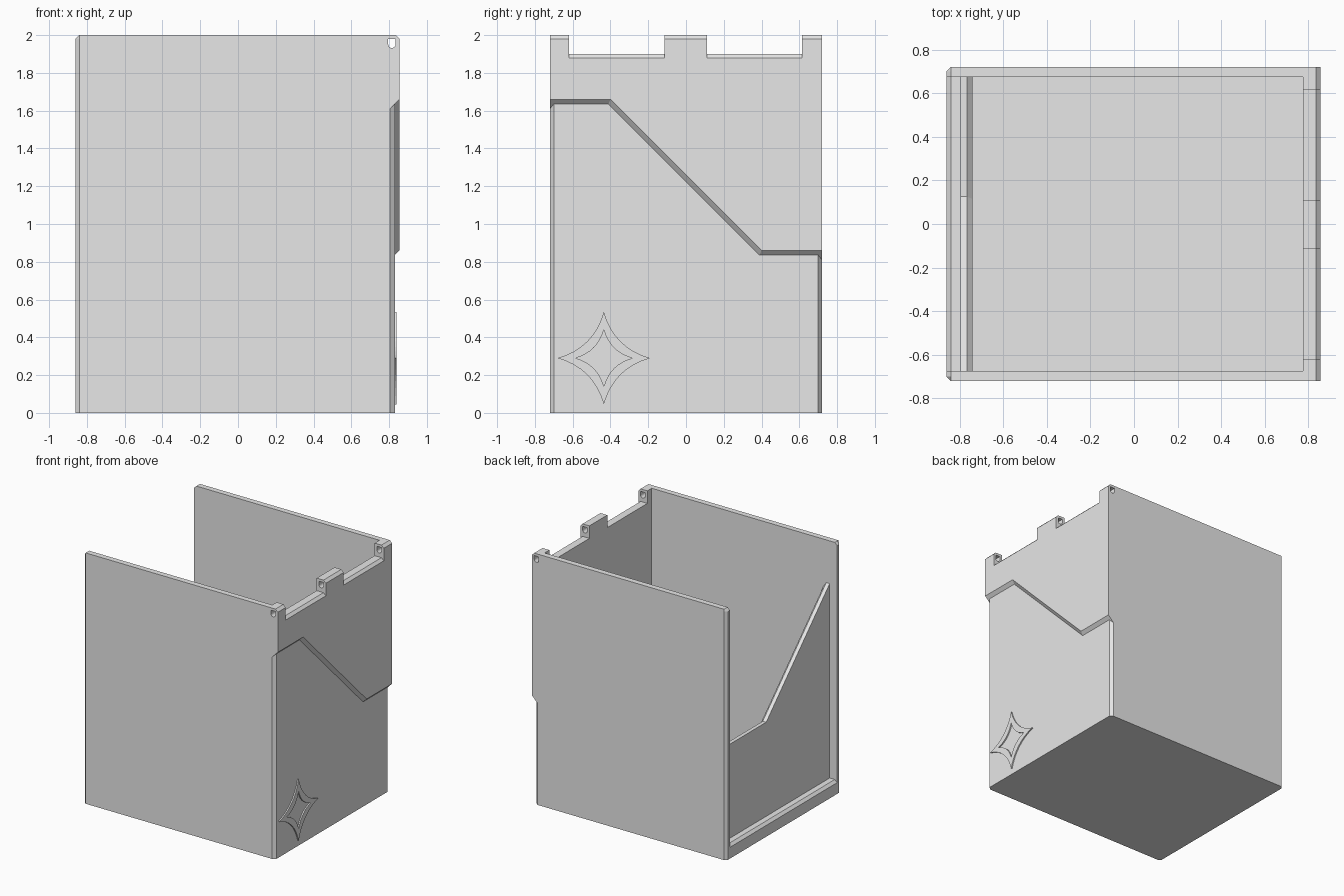
import bpy, bmesh, math

cube = bpy.data.objects.get("Cube")
if cube:
    bpy.data.objects.remove(cube, do_unlink=True)

grey = bpy.data.materials.new("light_grey")
grey.use_nodes = True
grey.diffuse_color = (0.8, 0.8, 0.8, 1)
grey.node_tree.nodes["Principled BSDF"].inputs["Base Color"].default_value = (0.8, 0.8, 0.8, 1)

HALF = 0.72      # half depth of the box
INNER = 0.675    # half depth of the inside
CHAMFER = 0.02
TAN = math.tan(math.pi / 8)


def loft(name, axis, sections, ring=False):
    """Skin equal outlines placed along an axis; a ring joins last to first."""
    bm = bmesh.new()
    rows = []
    for pos, outline in sections:
        row = []
        for a, b in outline:
            co = (pos, a, b) if axis == "x" else (a, pos, b)
            row.append(bm.verts.new(co))
        rows.append(row)
    n = len(rows[0])
    pairs = list(zip(rows, rows[1:]))
    if ring:
        pairs.append((rows[-1], rows[0]))
    else:
        bm.faces.new(rows[0])
        bm.faces.new(rows[-1])
    for lo, hi in pairs:
        for i in range(n):
            j = (i + 1) % n
            bm.faces.new((lo[i], lo[j], hi[j], hi[i]))
    bmesh.ops.recalc_face_normals(bm, faces=bm.faces)
    mesh = bpy.data.meshes.new(name)
    bm.to_mesh(mesh)
    bm.free()
    mesh.materials.append(grey)
    obj = bpy.data.objects.new(name, mesh)
    bpy.context.collection.objects.link(obj)
    return obj


def rect(a0, a1, b0, b1):
    return [(a0, b0), (a1, b0), (a1, b1), (a0, b1)]


def step_line(d, half=HALF):
    """Slanted edge of the raised panel, offset downwards by d."""
    return [(-half, 1.66 - d), (-0.4 - TAN * d, 1.66 - d),
            (0.4 - TAN * d, 0.86 - d), (half, 0.86 - d)]


def upper_outline(d, drop):
    """Raised panel with three tabs along its top."""
    top, low = 2 - drop, 1.9 - drop
    tabs = []
    for y0, y1 in ((0.615, HALF), (-0.115, 0.11), (-HALF, -0.62)):
        tabs += [(y1, low), (y1, top), (y0, top), (y0, low)]
    return step_line(d) + tabs[1:-1]


def lower_outline(d, half):
    return step_line(d, half) + [(half, 0), (-half, 0)]


# Floor and the lip below the open side
loft("floor", "y", [(s * INNER, rect(-0.795, 0.775, 0, 0.05)) for s in (-1, 1)])
lip = [(-0.86, 0), (-0.86, 0.09), (-0.84, 0.11), (-0.795, 0.11), (-0.795, 0)]
loft("open_side_lip", "y", [(s * INNER, lip) for s in (-1, 1)])

# Front and back walls with chamfered ends
for name, s in (("front_wall", -1), ("back_wall", 1)):
    sections = []
    for y, edge in ((INNER, -0.86), (HALF - CHAMFER, -0.86), (HALF, -0.84)):
        sections.append((s * y, [(edge, 0), (edge, 2 - CHAMFER), (-0.84, 2), (0.775, 2), (0.775, 0)]))
    loft(name, "y", sections)

# Lower part of the closed side
loft("lower_side_wall", "x", [(0.775, lower_outline(0.05, HALF)),
                              (0.805, lower_outline(0.05, HALF)),
                              (0.83, lower_outline(0.025, HALF - CHAMFER))])

# Raised upper part with tabs
upper = loft("upper_side_wall", "x", [(0.775, upper_outline(0.05, 0)),
                                      (0.805, upper_outline(0.05, 0)),
                                      (0.835, upper_outline(0.02, 0)),
                                      (0.855, upper_outline(0, CHAMFER))])

# Hinge pin hole through the tabs
hole = [(0.795, 1.98), (0.835, 1.98)]
hole += [(0.815 + 0.02 * math.cos(a), 1.952 - 0.02 * math.sin(a))
         for a in (math.pi * i / 10 for i in range(11))]
pin = loft("pin_hole_cutter", "y", [(-0.8, hole), (0.8, hole)])
pin.hide_render = True
cut = upper.modifiers.new("pin_hole", "BOOLEAN")
cut.operation = "DIFFERENCE"
cut.solver = "EXACT"
cut.object = pin
bpy.context.view_layer.update()
result = bpy.data.meshes.new_from_object(upper.evaluated_get(bpy.context.evaluated_depsgraph_get()))
upper.modifiers.clear()
upper.data = result
bpy.data.objects.remove(pin, do_unlink=True)


# Recessed slanted panel on the open side
def slanted_outline(d):
    return [(INNER, 0.05), (INNER, 0.86 - d), (0.125 - TAN * d, 0.86 - d),
            (-INNER, 1.66 - d * math.sqrt(2)), (-INNER, 0.05)]


loft("slanted_panel", "x", [(-0.795, slanted_outline(0)), (-0.765, slanted_outline(0)),
                            (-0.74, slanted_outline(0.025))])


# Raised four-pointed ornament
def star(r, steps=8):
    points = []
    for q in range(4):
        c, s = round(math.cos(q * math.pi / 2)), round(math.sin(q * math.pi / 2))
        for i in range(steps):
            t = i / steps
            bend = 2 * t * (1 - t) * 0.22
            u, v = r * ((1 - t) ** 2 + bend), r * (t * t + bend)
            points.append((-0.435 + c * u - s * v, 0.29 + s * u + c * v))
    return points


loft("ornament_frame", "x", [(0.825, star(0.245)), (0.84, star(0.245)),
                             (0.84, star(0.15)), (0.825, star(0.15))], ring=True)
